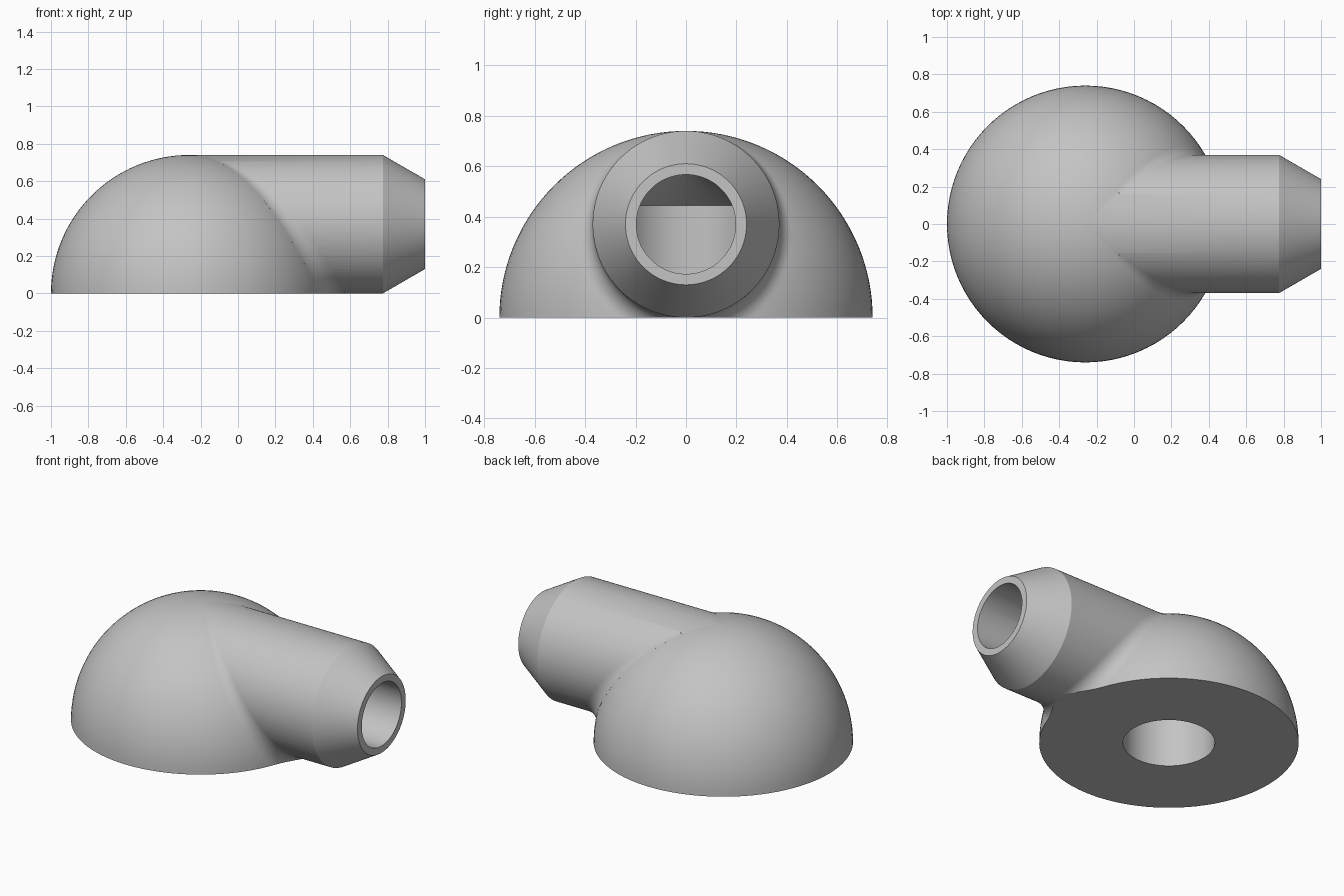
import bpy, bmesh
from math import sin, cos, pi, sqrt, radians
from mathutils import Vector, Matrix

cube = bpy.data.objects.get("Cube")
if cube:
    bpy.data.objects.remove(cube, do_unlink=True)

CX, R = -0.26, 0.74          # dome centre and radius
TUBE_R = TUBE_Z = 0.37       # side tube radius and axis height
FILLET = 0.1                 # blend radius between dome and tube
SEG = 96

grey = bpy.data.materials.new("light grey")
grey.use_nodes = True
colour = (0.55, 0.55, 0.55, 1)
grey.diffuse_color = colour
grey.node_tree.nodes["Principled BSDF"].inputs["Base Color"].default_value = colour


def finish(bm, name):
    bmesh.ops.recalc_face_normals(bm, faces=bm.faces)
    mesh = bpy.data.meshes.new(name)
    bm.to_mesh(mesh)
    bm.free()
    mesh.materials.append(grey)
    obj = bpy.data.objects.new(name, mesh)
    bpy.context.collection.objects.link(obj)
    return obj


def loft(rings, name):
    """Join closed loops of equal length and cap both ends."""
    bm = bmesh.new()
    loops = [[bm.verts.new(p) for p in ring] for ring in rings]
    n = len(loops[0])
    for a, b in zip(loops, loops[1:]):
        for i in range(n):
            j = (i + 1) % n
            bm.faces.new((a[i], a[j], b[j], b[i]))
    bm.faces.new(loops[0])
    bm.faces.new(loops[-1])
    return finish(bm, name)


def turned(profile, name, place):
    """Solid of revolution from (radius, height) pairs, placed by a matrix."""
    angles = [2 * pi * (i + 0.5) / SEG for i in range(SEG)]
    return loft([[place @ Vector((r * cos(a), r * sin(a), h)) for a in angles]
                 for r, h in profile], name)


def fillet_section(t):
    """Cross-section of the rolling-ball blend at angle t around the tube."""
    def on_tube(r, sphere_r):
        y, z = r * sin(t), TUBE_Z + r * cos(t)
        return Vector((CX + sqrt(max(sphere_r ** 2 - y * y - z * z, 0)), y, z))
    centre = Vector((CX, 0, 0))
    ball = on_tube(TUBE_R + FILLET, R + FILLET)
    to_tube = Vector((0, -sin(t), -cos(t)))
    to_dome = (centre - ball).normalized()
    span = to_tube.angle(to_dome)
    arc = []
    for i in range(13):
        k = -0.02 + 1.04 * i / 12
        d = to_tube * sin((1 - k) * span) + to_dome * sin(k * span)
        arc.append(ball + d.normalized() * FILLET)
    crease = on_tube(TUBE_R, R)
    inward = (Vector((CX, 0, TUBE_Z)) - crease).normalized()
    return arc + [crease + inward * 0.08]


def combine(obj, other, operation):
    mod = obj.modifiers.new(operation.title(), "BOOLEAN")
    mod.operation, mod.object, mod.solver = operation, other, "EXACT"
    bpy.context.view_layer.objects.active = obj
    bpy.ops.object.modifier_apply(modifier=mod.name)
    bpy.data.objects.remove(other, do_unlink=True)


upright = Matrix.Translation((CX, 0, 0))
sideways = Matrix.Translation((CX, 0, TUBE_Z)) @ Matrix.Rotation(pi / 2, 4, "Y")

# Dome
bm = bmesh.new()
bmesh.ops.create_uvsphere(bm, u_segments=SEG, v_segments=64, radius=R, matrix=upright)
body = finish(bm, "elbow_body")

# Side tube with tapered nose
tube = turned([(TUBE_R, 0), (TUBE_R, 0.775 - CX), (0.24, 1 - CX)], "side_tube", sideways)
combine(body, tube, "UNION")

# Blend along the crease, fading out towards the top
start, steps = 0.45, 80
fillet = loft([fillet_section(start + (2 * pi - 2 * start) * i / steps)
               for i in range(steps + 1)], "blend")
combine(body, fillet, "UNION")

# Flat base
bm = bmesh.new()
bmesh.ops.create_cube(bm, size=4, matrix=Matrix.Translation((0, 0, -1.9996)))
combine(body, finish(bm, "base_cutter"), "DIFFERENCE")

# Bottom bore with drilled tip, then side bore meeting it
combine(body, turned([(0.262, -0.5), (0.262, 0.445), (0.001, 0.6)], "bottom_bore", upright),
        "DIFFERENCE")
combine(body, turned([(0.197, 0), (0.197, 2)], "side_bore", sideways), "DIFFERENCE")

# Smooth shading with sharp rims
bpy.ops.object.select_all(action="DESELECT")
body.select_set(True)
bpy.context.view_layer.objects.active = body
bpy.ops.object.shade_smooth_by_angle(angle=radians(28))
